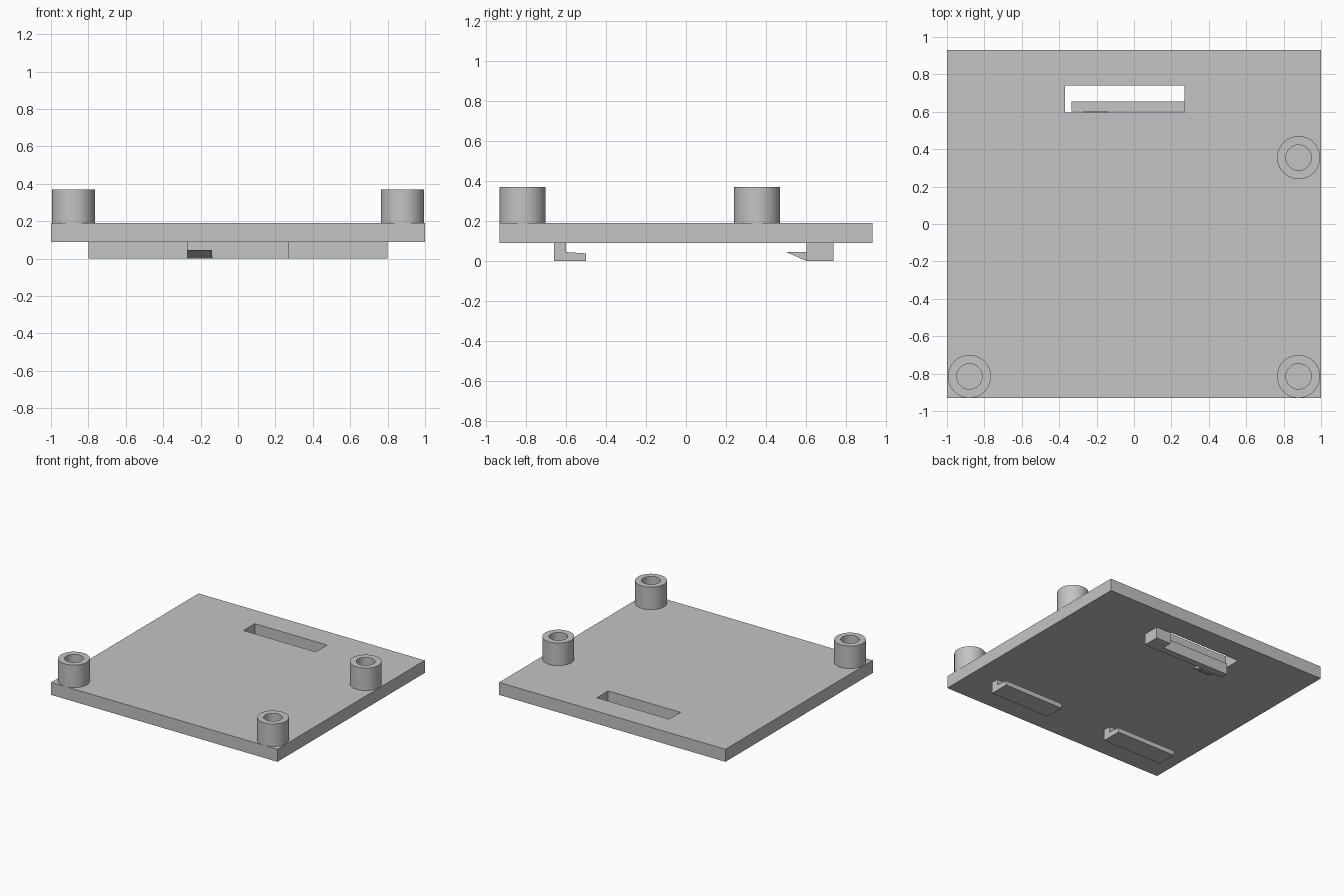
import bpy, bmesh
from math import tau, radians
from mathutils import Vector

cube = bpy.data.objects.get("Cube")
if cube:
    bpy.data.objects.remove(cube, do_unlink=True)

grey = bpy.data.materials.new("plain grey")
grey.use_nodes = True
colour = (0.55, 0.55, 0.55, 1)
grey.diffuse_color = colour
grey.node_tree.nodes["Principled BSDF"].inputs["Base Color"].default_value = colour

PLATE_BOTTOM, PLATE_TOP, POST_TOP = 0.09, 0.19, 0.37


def finish(name, bm):
    """Turn a bmesh into a named, coloured object."""
    bmesh.ops.recalc_face_normals(bm, faces=bm.faces)
    mesh = bpy.data.meshes.new(name)
    bm.to_mesh(mesh)
    bm.free()
    mesh.materials.append(grey)
    obj = bpy.data.objects.new(name, mesh)
    bpy.context.collection.objects.link(obj)
    return obj


def extrude(name, points, direction):
    """Extrude a flat outline into a prism."""
    bm = bmesh.new()
    face = bm.faces.new([bm.verts.new(p) for p in points])
    moved = bmesh.ops.extrude_face_region(bm, geom=[face], use_keep_orig=True)
    verts = [v for v in moved["geom"] if isinstance(v, bmesh.types.BMVert)]
    bmesh.ops.translate(bm, verts=verts, vec=Vector(direction))
    return finish(name, bm)


def slab(name, outline, z0, z1):
    return extrude(name, [(x, y, z0) for x, y in outline], (0, 0, z1 - z0))


def side_profile(name, profile, x0, x1):
    return extrude(name, [(x0, y, z) for y, z in profile], (x1 - x0, 0, 0))


def rectangle(x0, x1, y0, y1):
    return [(x0, y0), (x1, y0), (x1, y1), (x0, y1)]


def post(name, x, y, outer=0.115, inner=0.068):
    """Hollow round standoff, spun from its wall section."""
    bm = bmesh.new()
    section = [(outer, PLATE_TOP), (outer, POST_TOP), (inner, POST_TOP), (inner, PLATE_TOP)]
    verts = [bm.verts.new((x + r, y, z)) for r, z in section]
    edges = [bm.edges.new(pair) for pair in zip(verts, verts[1:])]
    bmesh.ops.spin(bm, geom=verts + edges, cent=(x, y, 0), axis=(0, 0, 1),
                   angle=tau, steps=64, use_merge=True)
    bmesh.ops.remove_doubles(bm, verts=bm.verts, dist=0.0001)
    obj = finish(name, bm)
    bpy.ops.object.select_all(action="DESELECT")
    obj.select_set(True)
    bpy.context.view_layer.objects.active = obj
    bpy.ops.object.shade_smooth_by_angle(angle=radians(30))


# Base plate with the latch slot cut through
plate = slab("base_plate", rectangle(-1, 1, -0.93, 0.93), PLATE_BOTTOM, PLATE_TOP)
cutter = slab("slot_cutter", rectangle(-0.37, 0.27, 0.597, 0.74), 0, 0.3)
cutter.hide_render = True
cut = plate.modifiers.new("slot", "BOOLEAN")
cut.operation, cut.solver, cut.object = "DIFFERENCE", "EXACT", cutter
bpy.context.view_layer.update()
cut_mesh = bpy.data.meshes.new_from_object(
    plate.evaluated_get(bpy.context.evaluated_depsgraph_get()))
plate.modifiers.clear()
plate.data = cut_mesh
bpy.data.objects.remove(cutter, do_unlink=True)

# Three standoffs
post("front_right_post", -0.88, -0.815)
post("front_left_post", 0.88, -0.815)
post("back_left_post", 0.88, 0.355)

# Front hooks: L sections opening towards the back
hook = [(-0.66, PLATE_BOTTOM), (-0.66, 0), (-0.5, 0), (-0.5, 0.038),
        (-0.6, 0.045), (-0.6, PLATE_BOTTOM)]
for name, side in (("front_left_hook", 1), ("front_right_hook", -1)):
    side_profile(name, hook, side * 0.27, side * 0.8)

# Back latch: solid anchor, springy arm under the slot, and catch wedge
slab("back_latch_arm", [(0.4, 0.602), (0.4, 0.735), (0.27, 0.735), (0.27, 0.655),
                        (-0.335, 0.655), (-0.335, 0.602)], 0, PLATE_BOTTOM)
side_profile("back_latch_catch", [(0.602, 0), (0.602, 0.045), (0.5, 0.045)], -0.27, -0.14)
